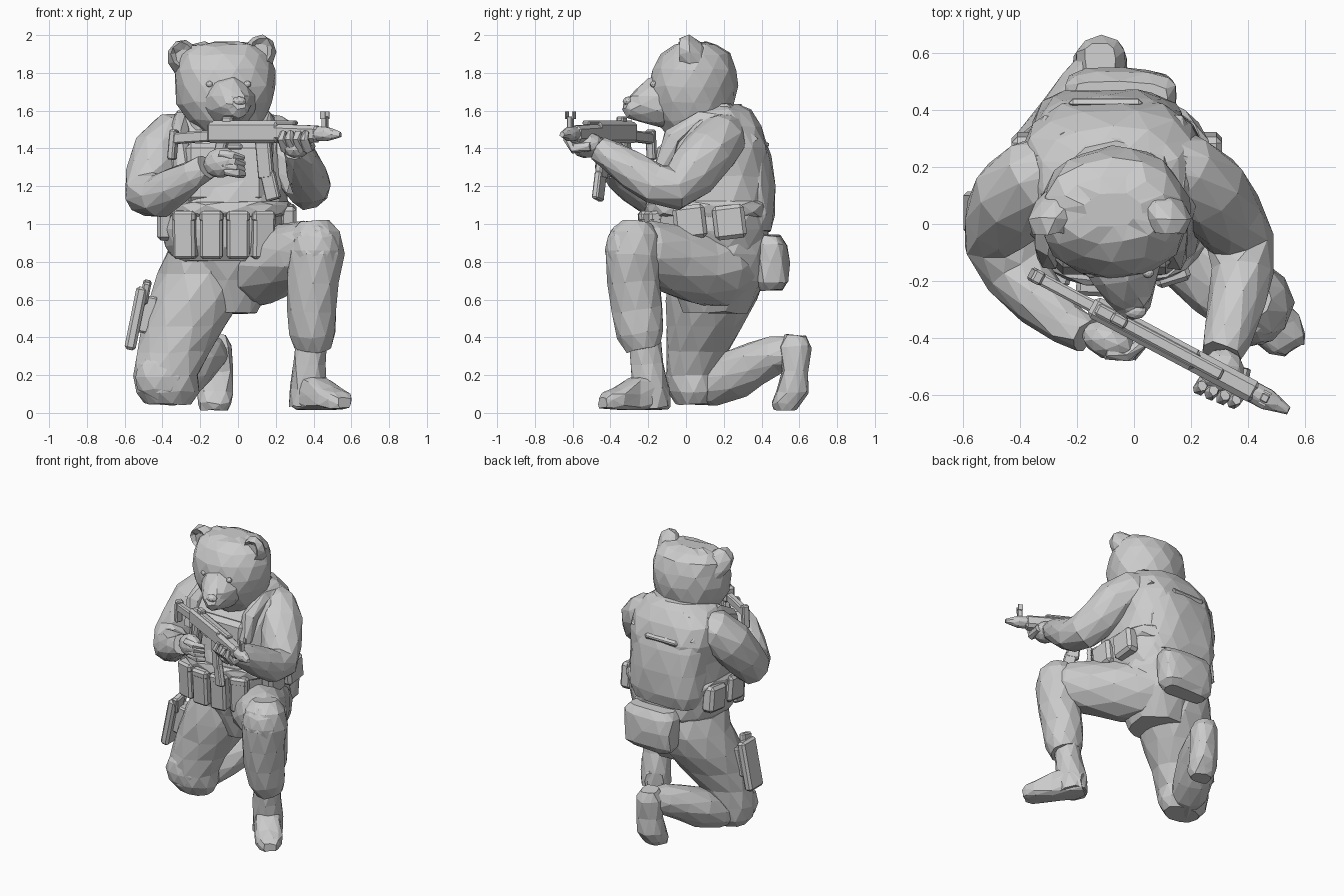
import bpy, bmesh, math, random
from math import sin, cos, pi
from mathutils import Vector, Matrix

random.seed(4)
X, Y, Z = Vector((1, 0, 0)), Vector((0, 1, 0)), Vector((0, 0, 1))


def finish(name, bm):
    bmesh.ops.recalc_face_normals(bm, faces=bm.faces[:])
    me = bpy.data.meshes.new(name)
    bm.to_mesh(me)
    bm.free()
    ob = bpy.data.objects.new(name, me)
    bpy.context.collection.objects.link(ob)
    return ob


def skin(name, rings, n=10, power=2.0, jitter=0.006):
    """rings: (centre, u axis, v axis, ru, rv) joined into a faceted skin."""
    bm = bmesh.new()
    loops = []
    for i, (c, u, v, ru, rv) in enumerate(rings):
        loop = []
        for k in range(n):
            a = 2 * pi * (k + 0.5 * (i % 2)) / n
            ca, sa = cos(a), sin(a)
            e = 2 / power
            p = Vector(c) + u * ru * math.copysign(abs(ca) ** e, ca) + v * rv * math.copysign(abs(sa) ** e, sa)
            p += Vector([random.uniform(-jitter, jitter) for _ in range(3)])
            p.z = max(p.z, 0.012)
            loop.append(bm.verts.new(p))
        loops.append(loop)
    for i in range(len(loops) - 1):
        a, b = loops[i], loops[i + 1]
        for k in range(n):
            m = (k + 1) % n
            if i % 2 == 0:
                bm.faces.new((a[k], a[m], b[k]))
                bm.faces.new((a[m], b[m], b[k]))
            else:
                bm.faces.new((a[k], b[m], b[k]))
                bm.faces.new((a[k], a[m], b[m]))
    bm.faces.new(loops[0][::-1])
    bm.faces.new(loops[-1])
    return finish(name, bm)


def loft(name, rows, n=12, power=2.4, jitter=0.008):
    """rows: (x, y, z, rx, ry) horizontal sections."""
    return skin(name, [((x, y, z), X, Y, rx, ry) for x, y, z, rx, ry in rows], n, power, jitter)


def tube(name, rows, n=9, jitter=0.006):
    """rows: (x, y, z, r) along a limb path."""
    pts = [Vector(r[:3]) for r in rows]
    rings, u, last = [], None, None
    for i, p in enumerate(pts):
        t = (pts[min(i + 1, len(pts) - 1)] - pts[max(i - 1, 0)]).normalized()
        if u is None:
            u = t.cross(Z if abs(t.z) < 0.9 else Y).normalized()
        else:
            u = last.rotation_difference(t) @ u
        last = t
        rings.append((p, u.copy(), t.cross(u), rows[i][3], rows[i][3]))
    return skin(name, rings, n, 2.0, jitter)


def box(name, loc, size, rot=(0, 0, 0), bevel=0.015):
    bm = bmesh.new()
    bmesh.ops.create_cube(bm, size=1, matrix=Matrix.Diagonal((*size, 1)))
    ob = finish(name, bm)
    ob.location, ob.rotation_euler = loc, rot
    if bevel:
        m = ob.modifiers.new("bevel", 'BEVEL')
        m.width, m.segments = bevel, 1
    return ob


def ball(name, loc, size, rot=(0, 0, 0)):
    bm = bmesh.new()
    bmesh.ops.create_icosphere(bm, subdivisions=2, radius=1, matrix=Matrix.Diagonal((*size, 1)))
    ob = finish(name, bm)
    ob.location, ob.rotation_euler = loc, rot
    return ob


# Head, snout, ears and face
loft("head", [(-.05, .06, 1.47, .14, .16), (-.06, .04, 1.55, .205, .2), (-.07, .035, 1.64, .25, .225),
              (-.07, .035, 1.73, .268, .235), (-.07, .04, 1.82, .262, .225), (-.075, .05, 1.9, .24, .185),
              (-.075, .05, 1.945, .19, .12), (-.075, .05, 1.96, .1, .06)], 14, 2.1)
tube("snout", [(-.05, -.08, 1.65, .16), (-.03, -.18, 1.64, .125), (-.01, -.26, 1.625, .085),
               (0, -.3, 1.625, .06), (.005, -.32, 1.635, .035)], 10)
ball("nose", (.005, -.305, 1.65), (.04, .03, .025))
for side, ex, ez in ((-1, -.29, 1.885), (1, .12, 1.91)):
    rings = [((ex, -.015, ez), .04, .045), ((ex + side * .005, -.035, ez + .01), .06, .068),
             ((ex, .02, ez), .082, .092), ((ex - side * .03, .08, ez - .04), .085, .09),
             ((ex - side * .06, .13, ez - .08), .07, .07)]
    skin("ear", [(c, X, Z, a, b) for c, a, b in rings], 9, 2, .005)
    ball("eye", (-.05 + side * .1, -.172, 1.74), (.02, .018, .018))

# Torso, vest and pelvis
loft("vest_body", [(-.07, .12, .8, .27, .26), (-.07, .12, .88, .32, .31), (-.065, .12, .97, .335, .32),
                   (-.06, .13, 1.1, .325, .33), (-.065, .14, 1.25, .32, .31), (-.08, .16, 1.4, .34, .28),
                   (-.08, .18, 1.52, .31, .22), (-.08, .17, 1.6, .24, .17), (-.07, .14, 1.63, .17, .13)], 14, 2.6)
loft("collar", [(-.07, .13, 1.5, .24, .2), (-.07, .13, 1.58, .23, .2), (-.07, .12, 1.63, .19, .17)], 12)
loft("belt", [(-.06, .12, 1.04, .33, .33), (-.06, .12, 1.06, .345, .34), (-.06, .12, 1.1, .345, .34),
              (-.06, .12, 1.12, .33, .33)], 14, 2.6, .004)
loft("pelvis", [(-.06, .14, .95, .3, .3), (-.06, .16, .84, .3, .29), (-.06, .17, .7, .25, .245),
                (-.07, .15, .53, .17, .17)], 12)
loft("back_panel", [(-.09, .29, .96, .25, .16), (-.09, .29, 1.05, .27, .185), (-.09, .285, 1.2, .27, .185),
                    (-.09, .265, 1.36, .265, .18), (-.09, .23, 1.5, .245, .17), (-.09, .2, 1.58, .2, .15)], 14, 3.2)
box("back_strip", (-.1, .425, 1.42), (.26, .03, .04), (.2, 0, 0))
box("chest_panel", (-.07, -.13, 1.27), (.42, .07, .32), (-.1, 0, 0), .03)
for x in (-.3, .14):
    tube("shoulder_strap", [(x, -.12, 1.3, .045), (x, -.07, 1.46, .05), (x, .08, 1.55, .05),
                            (x, .23, 1.55, .05), (x + .01, .35, 1.42, .045)], 6)

# Pouches round the waist and the back pack
for x, y, r in ((-.28, -.16, -.25), (-.14, -.2, -.05), (0, -.2, .05), (.13, -.16, .3)):
    box("front_pouch", (x, y, .94), (.12, .09, .25), (.06, 0, r))
    box("pouch_flap", (x, y - .005, 1.04), (.125, .095, .06), (.06, 0, r))
for sx in (-.385, .265):
    for y in (.02, .23):
        box("side_pouch", (sx, y, 1.01), (.09, .17, .18), (.12, 0, 0), .02)
loft("back_pack", [(-.06, .45, .65, .15, .06), (-.06, .455, .69, .19, .085), (-.06, .455, .8, .195, .09),
                   (-.06, .45, .89, .195, .085), (-.06, .44, .94, .17, .06)], 12, 3.5, .006).rotation_euler.z = -.03

# Arms and hands
tube("right_arm", [(-.24, .22, 1.5, .1), (-.34, .17, 1.46, .14), (-.42, .1, 1.37, .15), (-.46, .02, 1.25, .14),
                   (-.475, -.06, 1.16, .125), (-.42, -.17, 1.15, .115), (-.33, -.27, 1.2, .1),
                   (-.23, -.355, 1.265, .08), (-.17, -.39, 1.3, .065)], 10)
tube("left_arm", [(.08, .23, 1.5, .1), (.17, .19, 1.46, .135), (.255, .12, 1.38, .145), (.325, .03, 1.27, .135),
                  (.375, -.06, 1.19, .12), (.385, -.17, 1.21, .11), (.36, -.28, 1.28, .1),
                  (.33, -.4, 1.36, .085), (.31, -.46, 1.4, .07)], 10)
ball("right_hand", (-.09, -.41, 1.325), (.1, .065, .08), (0, -.2, -.4))
ball("left_hand", (.31, -.52, 1.415), (.08, .085, .065), (.3, 0, -.2))
for k in range(4):
    tube("right_finger", [(-.1 + .01 * k, -.45, 1.37 - .03 * k, .024), (-.03 + .01 * k, -.46, 1.36 - .03 * k, .024),
                          (.03, -.42, 1.35 - .03 * k, .018)], 6, .003)
    fx, fy = .25 + .04 * k, -.55 - .016 * k
    tube("left_finger", [(fx + .02, fy + .09, 1.41, .024), (fx, fy, 1.4, .026), (fx - .02, fy - .03, 1.45, .024),
                         (fx - .01, fy - .02, 1.49, .018)], 6, .003)

# Rifle, laid out along its own axis
ANG = math.atan2(-.49, .92)


def gun(name, s, z, size, tilt=0, bevel=.008, off=0):
    c = Vector((-.37 + cos(ANG) * s - sin(ANG) * off, -.17 + sin(ANG) * s + cos(ANG) * off, z))
    return box(name, c, size, (0, tilt, ANG), bevel)


gun("stock_plate", .03, 1.42, (.04, .05, .16), .1)
gun("stock", .15, 1.46, (.25, .045, .06), -.06)
gun("receiver", .46, 1.485, (.42, .08, .11), 0, .015)
gun("receiver_top", .52, 1.535, (.5, .045, .025))
gun("hand_guard", .77, 1.48, (.28, .08, .09), .03, .02)
gun("pistol_grip", .31, 1.37, (.06, .045, .16), .25)
gun("trigger_guard", .4, 1.41, (.09, .02, .03))
gun("magazine", .58, 1.34, (.085, .04, .2), -.1)
gun("magazine_lower", .615, 1.2, (.08, .038, .15), -.25)
gun("rear_sight", .36, 1.55, (.06, .04, .04))
gun("front_sight_base", .94, 1.535, (.03, .03, .07), 0, .004)
for o in (-.022, .022):
    gun("front_sight_wing", .94, 1.575, (.03, .008, .04), 0, 0, o)
tube("barrel", [(-.37 + cos(ANG) * s, -.17 + sin(ANG) * s, z, r) for s, z, r in
                ((.85, 1.48, .038), (.95, 1.475, .04), (.99, 1.475, .028), (1.035, 1.475, .014))], 8, .002)

# Raised left leg and boot
tube("left_thigh", [(-.02, .28, .77, .16), (.05, .18, .765, .21), (.14, .05, .78, .205), (.25, -.09, .82, .185),
                    (.35, -.22, .86, .16), (.4, -.31, .88, .12)], 11)
tube("left_shin", [(.4, -.26, 1.01, .08), (.405, -.27, .95, .135), (.41, -.28, .84, .15), (.4, -.28, .7, .14),
                   (.39, -.26, .55, .135), (.395, -.24, .42, .125), (.395, -.22, .34, .095)], 10)
ball("left_knee_pad", (.41, -.33, .86), (.13, .1, .15))
tube("left_boot_shaft", [(.385, -.215, .38, .085), (.38, -.21, .26, .09), (.37, -.19, .13, .1),
                         (.365, -.185, .03, .1)], 9)
d, w = Vector((.5, -.84, 0)).normalized(), Vector((.84, .5, 0)).normalized()
skin("left_boot_foot", [((.33, -.11, .08), w, Z, .065, .065), ((.36, -.17, .11), w, Z, .09, .1),
                        ((.43, -.28, .1), w, Z, .085, .09), ((.5, -.37, .075), w, Z, .09, .06),
                        ((.54, -.42, .065), w, Z, .07, .05), ((.56, -.44, .055), w, Z, .04, .03)], 10, 3.2)

# Kneeling right leg and foot
loft("right_thigh", [(-.16, .16, .86, .22, .25), (-.19, .17, .74, .23, .26), (-.225, .14, .6, .25, .245),
                     (-.28, .095, .46, .225, .2), (-.345, .06, .32, .19, .16), (-.38, .04, .2, .175, .145),
                     (-.38, .04, .11, .17, .13), (-.37, .04, .045, .12, .09)], 11, 2.1)
ball("right_knee_pad", (-.4, -.02, .19), (.15, .09, .14))
tube("right_calf", [(-.4, .02, .14, .1), (-.35, .14, .15, .115), (-.29, .26, .205, .13), (-.22, .37, .265, .12),
                    (-.16, .48, .31, .1), (-.12, .57, .325, .08)], 10)
loft("right_foot", [(-.12, .58, .41, .06, .06), (-.115, .575, .35, .085, .085), (-.115, .575, .22, .088, .075),
                    (-.12, .56, .11, .095, .085), (-.125, .53, .05, .09, .075), (-.125, .525, .015, .07, .06)], 10)

# Thigh holster with handle
box("holster", (-.54, .04, .5), (.06, .15, .34), (0, .2, 0), .015)
box("holster_handle", (-.49, .02, .64), (.045, .09, .12), (.2, .2, 0), .01)
box("holster_mount", (-.48, .06, .52), (.08, .11, .2), (0, .2, 0), .01)
